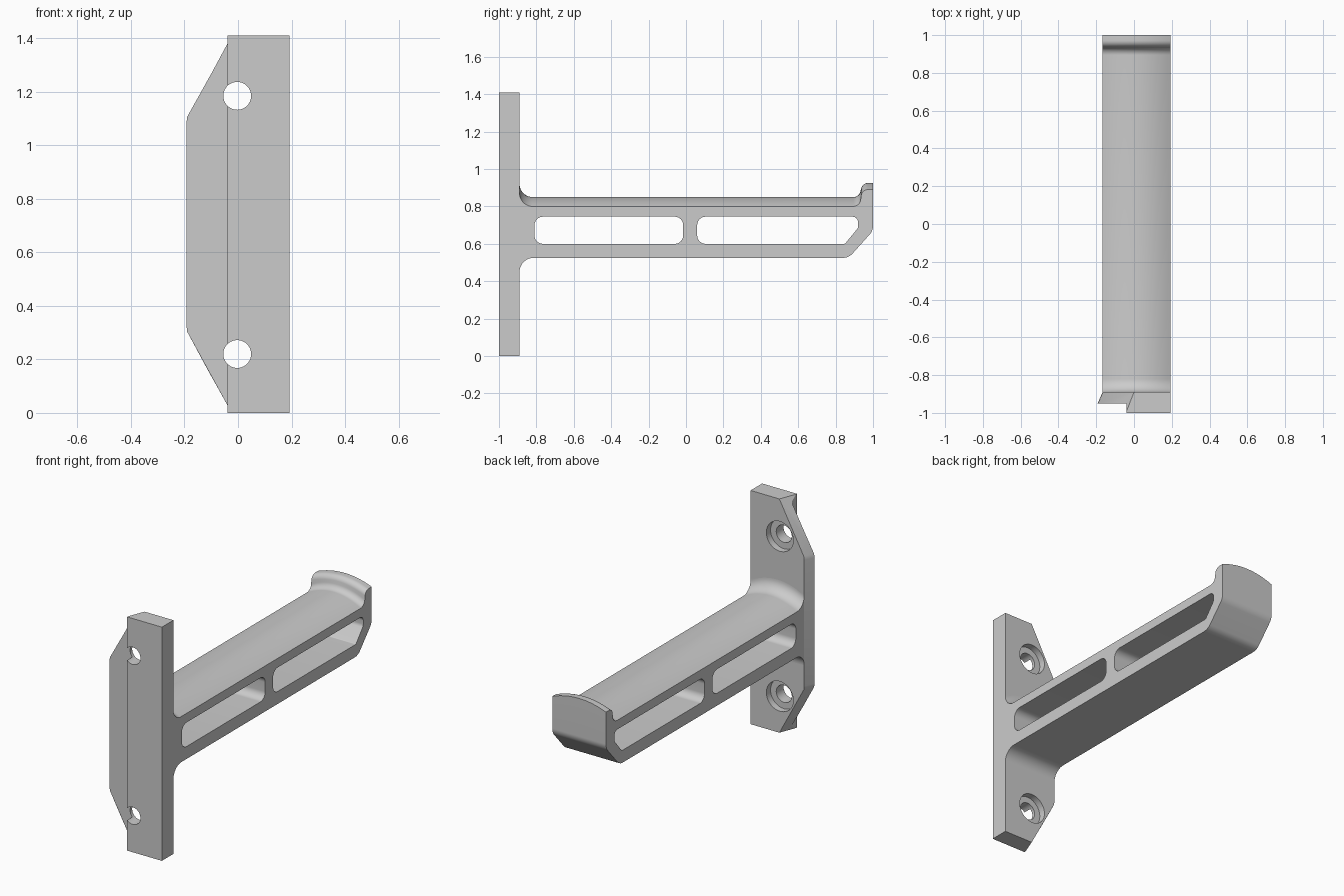
import bpy, bmesh, math
from mathutils import Vector

if "Cube" in bpy.data.objects:
    bpy.data.objects.remove(bpy.data.objects["Cube"])

grey = bpy.data.materials.new("plain grey")
grey.use_nodes = True
colour = (0.6, 0.6, 0.6, 1)
grey.diffuse_color = colour
grey.node_tree.nodes["Principled BSDF"].inputs["Base Color"].default_value = colour


def rounded(corners, steps=8):
    """Outline through (u, v, radius, crown) corners with fillets."""
    out = []
    n = len(corners)
    for i, (u, v, r, w) in enumerate(corners):
        p = Vector((u, v))
        if r == 0:
            out.append((u, v, w))
            continue
        a = (Vector(corners[i - 1][:2]) - p).normalized()
        b = (Vector(corners[(i + 1) % n][:2]) - p).normalized()
        half = a.angle(b) / 2
        centre = p + (a + b).normalized() * (r / math.sin(half))
        start = p + a * (r / math.tan(half)) - centre
        end = p + b * (r / math.tan(half)) - centre
        for k in range(steps + 1):
            q = centre + start.lerp(end, k / steps).normalized() * r
            out.append((q.x, q.y, w))
    return out


def loft(name, rings):
    """Closed solid through equal-sized rings of points."""
    bm = bmesh.new()
    rows = [[bm.verts.new(p) for p in ring] for ring in rings]
    n = len(rows[0])
    for a, b in zip(rows, rows[1:]):
        for i in range(n):
            j = (i + 1) % n
            bm.faces.new((a[i], a[j], b[j], b[i]))
    bm.faces.new(rows[0])
    bm.faces.new(rows[-1])
    bmesh.ops.recalc_face_normals(bm, faces=bm.faces)
    mesh = bpy.data.meshes.new(name)
    bm.to_mesh(mesh)
    bm.free()
    obj = bpy.data.objects.new(name, mesh)
    bpy.context.collection.objects.link(obj)
    mesh.materials.append(grey)
    return obj


def cylinder(name, x, z, r, y0, y1, sides=40):
    def ring(y):
        return [(x + r * math.cos(math.tau * k / sides), y,
                 z + r * math.sin(math.tau * k / sides)) for k in range(sides)]
    return loft(name, [ring(y0), ring(y1)])


def cut(obj, cutters):
    bpy.context.view_layer.objects.active = obj
    for c in cutters:
        c.hide_render = True
        mod = obj.modifiers.new("cut", "BOOLEAN")
        mod.operation = "DIFFERENCE"
        mod.solver = "EXACT"
        mod.object = c
        bpy.ops.object.modifier_apply(modifier=mod.name)
        bpy.data.objects.remove(c)


def smooth(obj):
    bpy.ops.object.select_all(action="DESELECT")
    obj.select_set(True)
    bpy.context.view_layer.objects.active = obj
    bpy.ops.object.shade_smooth_by_angle(angle=math.radians(30))


LEFT, RIGHT, HEIGHT = 0.192, -0.166, 1.41
BACK = -0.89

# Wall plate with tapered, clipped side
def plate_ring(y, edge, top):
    return [(LEFT, y, 0), (LEFT, y, HEIGHT), (top, y, HEIGHT),
            (edge + 0.003, y, 1.107), (edge, y, 1.085),
            (edge, y, 0.325), (edge + 0.003, y, 0.303), (top, y, 0)]

plate = loft("wall_plate", [plate_ring(-1, -0.215, -0.043),
                            plate_ring(BACK, RIGHT, 0)])

# Front step and screw holes with counterbores
step = loft("step_cutter", [[(-0.5, y, -0.2), (-0.04, y, -0.2),
                             (-0.04, y, 1.6), (-0.5, y, 1.6)] for y in (-1.2, -0.95)])
cutters = [step]
for z in (0.22, 1.185):
    cutters.append(cylinder("hole_cutter", -0.003, z, 0.052, -1.1, -0.8))
    cutters.append(cylinder("bore_cutter", -0.003, z, 0.09, -0.93, -0.8))
cut(plate, cutters)
smooth(plate)

# Arm with crowned top, upturned lip and filleted root
side = rounded([
    (-0.9, 0.44, 0, 0), (BACK, 0.44, 0, 0), (BACK, 0.525, 0.075, 0),
    (0.87, 0.525, 0.07, 0), (1, 0.67, 0.07, 0),
    (1, 0.89, 0, 0.035), (0.94, 0.89, 0.035, 0.035),
    (0.93, 0.80, 0.04, 0.05), (BACK, 0.80, 0.07, 0.05),
    (BACK, 0.88, 0, 0.03), (-0.9, 0.88, 0, 0.03)])
stations = 24
rings = []
for k in range(stations + 1):
    t = k / stations
    crown = 1 - (2 * t - 1) ** 2
    x = RIGHT + (LEFT - RIGHT) * t
    rings.append([(x, y, z + w * crown) for y, z, w in side])
arm = loft("support_arm", rings)

# Two slots through the arm
front_slot = [(-0.81, 0.6, 0.045, 0), (-0.015, 0.6, 0.045, 0),
              (-0.015, 0.745, 0.045, 0), (-0.81, 0.745, 0.045, 0)]
back_slot = [(0.06, 0.6, 0.045, 0), (0.85, 0.6, 0.01, 0), (0.92, 0.685, 0.03, 0),
             (0.92, 0.745, 0.03, 0), (0.06, 0.745, 0.045, 0)]
cut(arm, [loft("slot_cutter", [[(x, y, z) for y, z, w in rounded(s)]
                               for x in (-0.4, 0.4)]) for s in (front_slot, back_slot)])
smooth(arm)
